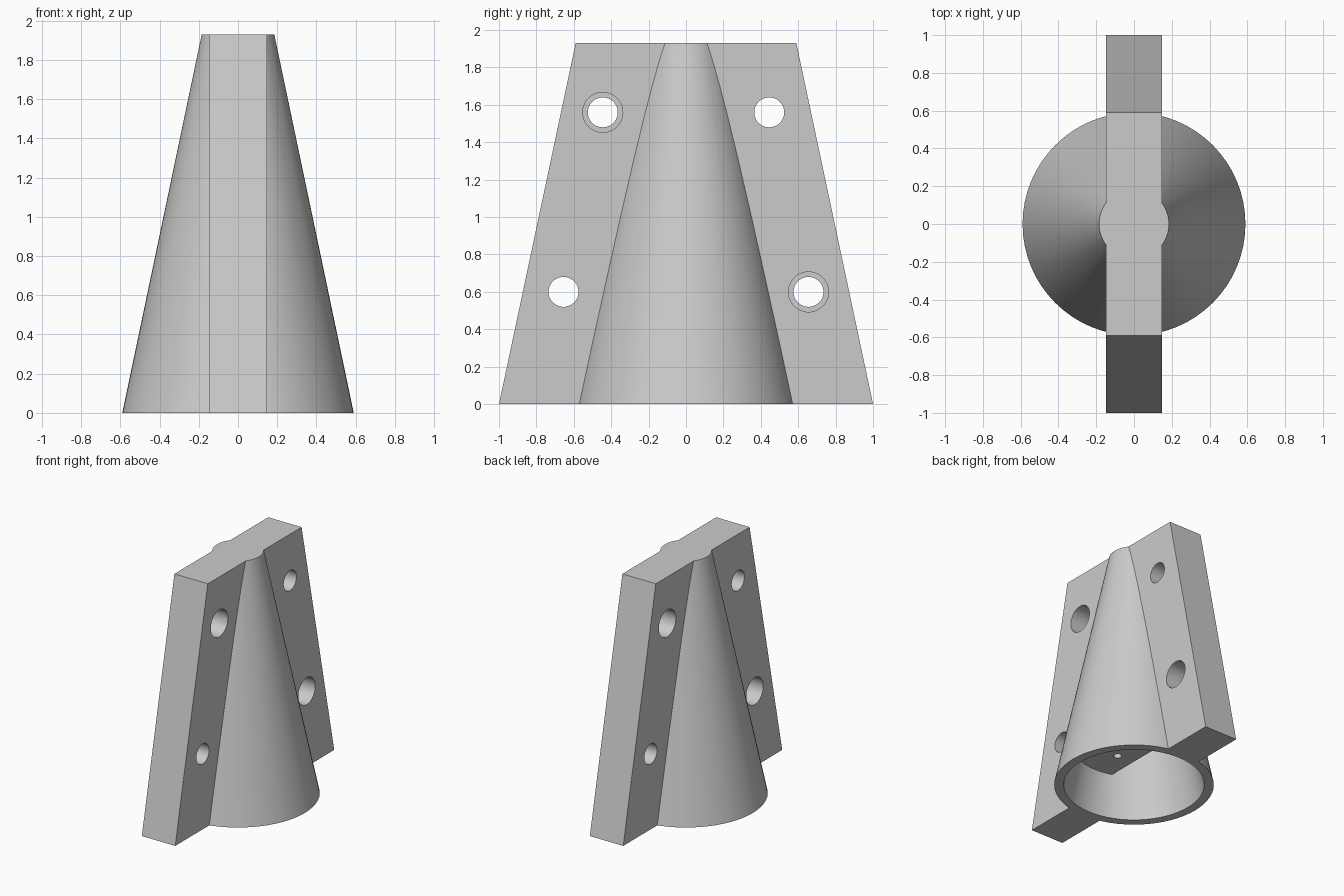
import bpy
import bmesh
import math

cube = bpy.data.objects.get("Cube")
if cube:
    bpy.data.objects.remove(cube, do_unlink=True)

HEIGHT = 1.93
HALF = 0.147        # half thickness of the flange plate
LEDGE = 0.33        # underside of the rib inside the cone

grey = bpy.data.materials.new("light grey")
grey.use_nodes = True
grey.diffuse_color = (0.6, 0.6, 0.6, 1)
grey.node_tree.nodes["Principled BSDF"].inputs["Base Color"].default_value = grey.diffuse_color


def finish(name, bm):
    bmesh.ops.recalc_face_normals(bm, faces=bm.faces)
    mesh = bpy.data.meshes.new(name)
    bm.to_mesh(mesh)
    bm.free()
    mesh.materials.append(grey)
    obj = bpy.data.objects.new(name, mesh)
    bpy.context.collection.objects.link(obj)
    return obj


def frustum(name, r1, r2, z1, z2, sides=64):
    bm = bmesh.new()
    bmesh.ops.create_cone(bm, cap_ends=True, segments=sides,
                          radius1=r1, radius2=r2, depth=z2 - z1)
    bmesh.ops.translate(bm, verts=bm.verts, vec=(0, 0, (z1 + z2) / 2))
    return finish(name, bm)


def slab(name, outline, half):
    """Extrude a y-z outline along x."""
    bm = bmesh.new()
    face = bm.faces.new([bm.verts.new((-half, y, z)) for y, z in outline])
    ext = bmesh.ops.extrude_face_region(bm, geom=[face])
    new = [v for v in ext["geom"] if isinstance(v, bmesh.types.BMVert)]
    bmesh.ops.translate(bm, verts=new, vec=(2 * half, 0, 0))
    return finish(name, bm)


def drill(name, radius, x1, x2, y, z):
    obj = frustum(name, radius, radius, x1, x2, 48)
    obj.rotation_euler.y = math.pi / 2
    obj.location = (0, y, z)
    return obj


def combine(target, tool, operation):
    tool.hide_render = True
    bpy.context.view_layer.update()
    mod = target.modifiers.new(operation, "BOOLEAN")
    mod.operation = operation
    mod.solver = "EXACT"
    mod.object = tool
    bpy.ops.object.select_all(action="DESELECT")
    bpy.context.view_layer.objects.active = target
    target.select_set(True)
    bpy.ops.object.modifier_apply(modifier=mod.name)
    bpy.data.objects.remove(tool, do_unlink=True)


# Tapered cone joined to the tapered flange plate
body = frustum("flanged_cone_body", 0.59, 0.185, 0, HEIGHT)
plate = slab("flange_plate", [(-1, 0), (1, 0), (0.59, HEIGHT), (-0.59, HEIGHT)], HALF)
combine(body, plate, "UNION")

# Conical cavity, interrupted by the plate above the ledge
slope = (0.59 - 0.185) / HEIGHT
low, high = -0.1, 1.85
cavity = frustum("cavity", 0.52 - slope * low, 0.52 - slope * high, low, high)
rib = slab("rib", [(-0.8, LEDGE), (0.8, LEDGE), (0.8, 2.2), (-0.8, 2.2)], HALF)
combine(cavity, rib, "DIFFERENCE")
combine(body, cavity, "DIFFERENCE")

# Bolt holes with counterbores, repeated half a turn around z
for side in (1, -1):
    for y, z in ((-0.445, 1.56), (0.655, 0.6)):
        combine(body, drill("bolt_hole", 0.08, -0.3, 0.3, side * y, z), "DIFFERENCE")
        ends = sorted((0, side * 0.3))
        combine(body, drill("counterbore", 0.107, *ends, side * y, z), "DIFFERENCE")

# Small blind holes in the ledge
for y in (-0.19, 0.19):
    pin = frustum("pin_hole", 0.03, 0.03, 0.2, 0.6, 24)
    pin.location.y = y
    combine(body, pin, "DIFFERENCE")

bpy.ops.object.select_all(action="DESELECT")
body.select_set(True)
bpy.context.view_layer.objects.active = body
bpy.ops.object.shade_smooth_by_angle(angle=math.radians(30))
